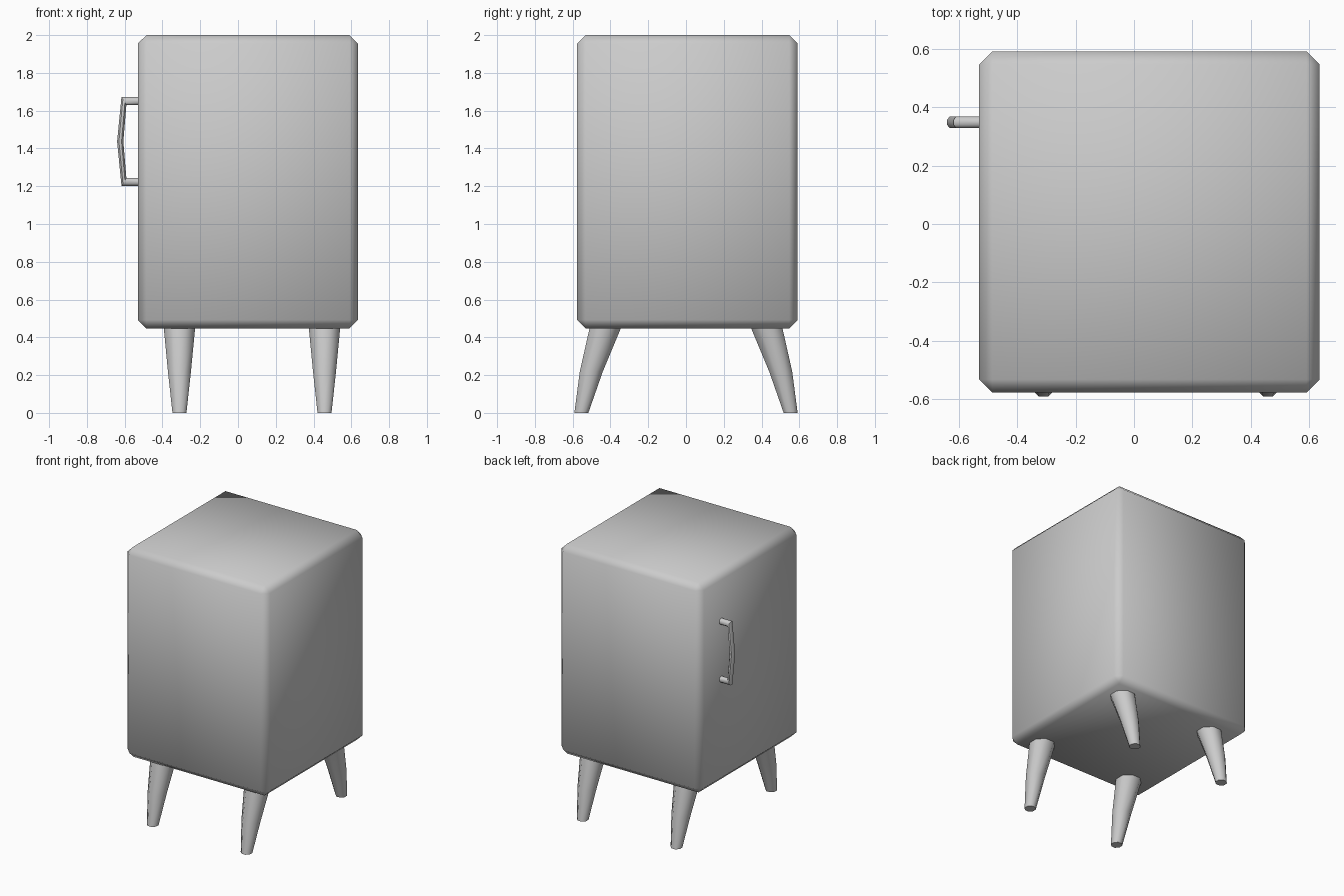
import bpy, bmesh, math
from mathutils import Vector

if "Cube" in bpy.data.objects:
    bpy.data.objects.remove(bpy.data.objects["Cube"])


def make_object(name, bm):
    bmesh.ops.recalc_face_normals(bm, faces=bm.faces)
    mesh = bpy.data.meshes.new(name)
    bm.to_mesh(mesh)
    bm.free()
    obj = bpy.data.objects.new(name, mesh)
    bpy.context.collection.objects.link(obj)
    return obj


def smooth(obj, angle):
    bpy.ops.object.select_all(action='DESELECT')
    obj.select_set(True)
    bpy.context.view_layer.objects.active = obj
    bpy.ops.object.shade_smooth_by_angle(angle=math.radians(angle))


def loft(name, sections, sides, angle):
    """Skin elliptical rings given as (centre, half axis u, half axis v)."""
    bm = bmesh.new()
    rings = []
    for c, u, v in sections:
        ring = []
        for i in range(sides):
            a = 2 * math.pi * (i + 0.5) / sides
            k = 1 / math.cos(math.pi / sides)  # flats touch the given extents
            ring.append(bm.verts.new(c + (u * math.cos(a) + v * math.sin(a)) * k))
        rings.append(ring)
    for r0, r1 in zip(rings, rings[1:]):
        for i in range(sides):
            j = (i + 1) % sides
            bm.faces.new((r0[i], r0[j], r1[j], r1[i]))
    bm.faces.new(rings[0])
    bm.faces.new(rings[-1])
    obj = make_object(name, bm)
    smooth(obj, angle)
    return obj


# Cabinet body: box with one-step chamfered edges
lo, hi = Vector((-0.53, -0.577, 0.447)), Vector((0.635, 0.591, 2.0))
bm = bmesh.new()
bmesh.ops.create_cube(bm, size=1)
for v in bm.verts:
    v.co = Vector([(lo[i] + hi[i]) / 2 + v.co[i] * (hi[i] - lo[i]) for i in range(3)])
bmesh.ops.bevel(bm, geom=bm.edges[:], offset=0.045, segments=1, affect='EDGES', profile=0.5)
smooth(make_object("cabinet_body", bm), 60)

# Four tapered legs splayed to front and back: (z, distance from middle, radius)
leg_profile = [(0.0, 0.554, 0.037), (0.22, 0.501, 0.061), (0.46, 0.424, 0.084)]
for y_name, sy in (("front", -1), ("back", 1)):
    for x_name, x in (("left", -0.31), ("right", 0.458)):
        loft(f"{y_name}_{x_name}_leg",
             [(Vector((x, sy * y, z)), Vector((r, 0, 0)), Vector((0, r, 0)))
              for z, y, r in leg_profile], 8, 50)

# Bowed handle on the left face: outer and inner (x, z) of each ring
handle_rings = [((-0.52, 1.672), (-0.52, 1.63)),
                ((-0.617, 1.672), (-0.591, 1.63)),
                ((-0.640, 1.437), (-0.607, 1.437)),
                ((-0.617, 1.202), (-0.591, 1.243)),
                ((-0.52, 1.202), (-0.52, 1.243))]
sections = []
for (xo, zo), (xi, zi) in handle_rings:
    outer, inner = Vector((xo, 0.348, zo)), Vector((xi, 0.348, zi))
    sections.append(((outer + inner) / 2, (outer - inner) / 2, Vector((0, 0.02, 0))))
loft("door_handle", sections, 8, 50)
